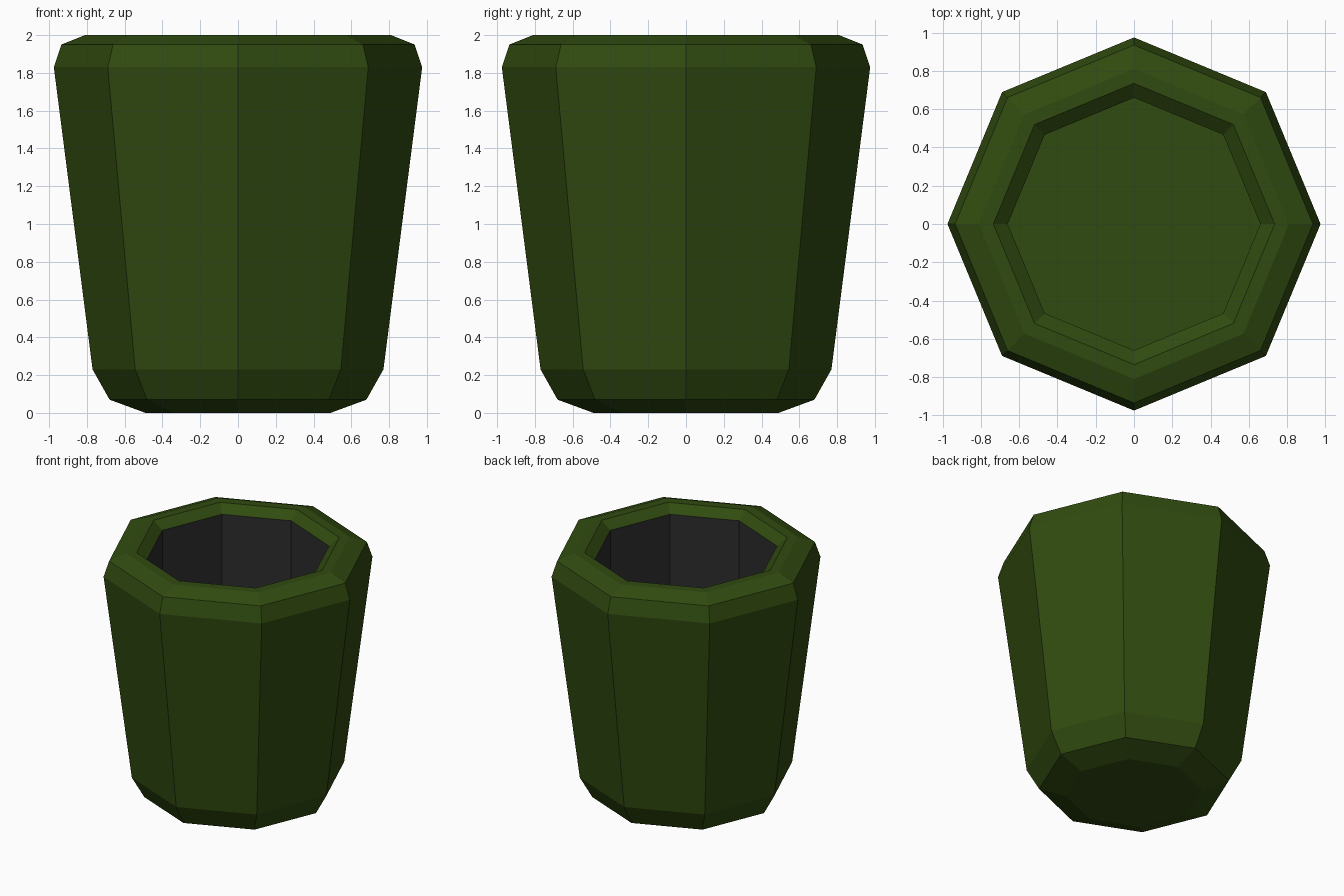
import bpy
import bmesh
from math import cos, sin, pi

cube = bpy.data.objects.get("Cube")
if cube:
    bpy.data.objects.remove(cube, do_unlink=True)

SIDES = 8


def material(name, color):
    mat = bpy.data.materials.new(name)
    mat.use_nodes = True
    mat.diffuse_color = color
    mat.node_tree.nodes["Principled BSDF"].inputs["Base Color"].default_value = color
    return mat


green = material("dark green", (0.03, 0.07, 0.005, 1))
grey = material("charcoal grey", (0.025, 0.025, 0.025, 1))

# Radius and height, from the underside, up the outside, over the rim and down to the floor
profile = [
    (0.49, 0.0), (0.68, 0.07), (0.77, 0.23),
    (0.975, 1.83), (0.935, 1.95), (0.81, 2.0),
    (0.735, 2.0), (0.66, 1.94), (0.66, 0.15),
]
WALL = len(profile) - 2  # band forming the inner wall

# Octagonal pot: rings joined by bands, closed by the underside and the inner floor
bm = bmesh.new()
rings = [
    [bm.verts.new((r * cos(2 * pi * i / SIDES), r * sin(2 * pi * i / SIDES), z))
     for i in range(SIDES)]
    for r, z in profile
]
for band, (low, high) in enumerate(zip(rings, rings[1:])):
    for i in range(SIDES):
        j = (i + 1) % SIDES
        face = bm.faces.new((low[i], low[j], high[j], high[i]))
        face.material_index = 1 if band == WALL else 0
bm.faces.new(rings[0][::-1])
bm.faces.new(rings[-1])

mesh = bpy.data.meshes.new("pot")
bm.to_mesh(mesh)
bm.free()
mesh.materials.append(green)
mesh.materials.append(grey)
pot = bpy.data.objects.new("pot", mesh)
bpy.context.collection.objects.link(pot)
